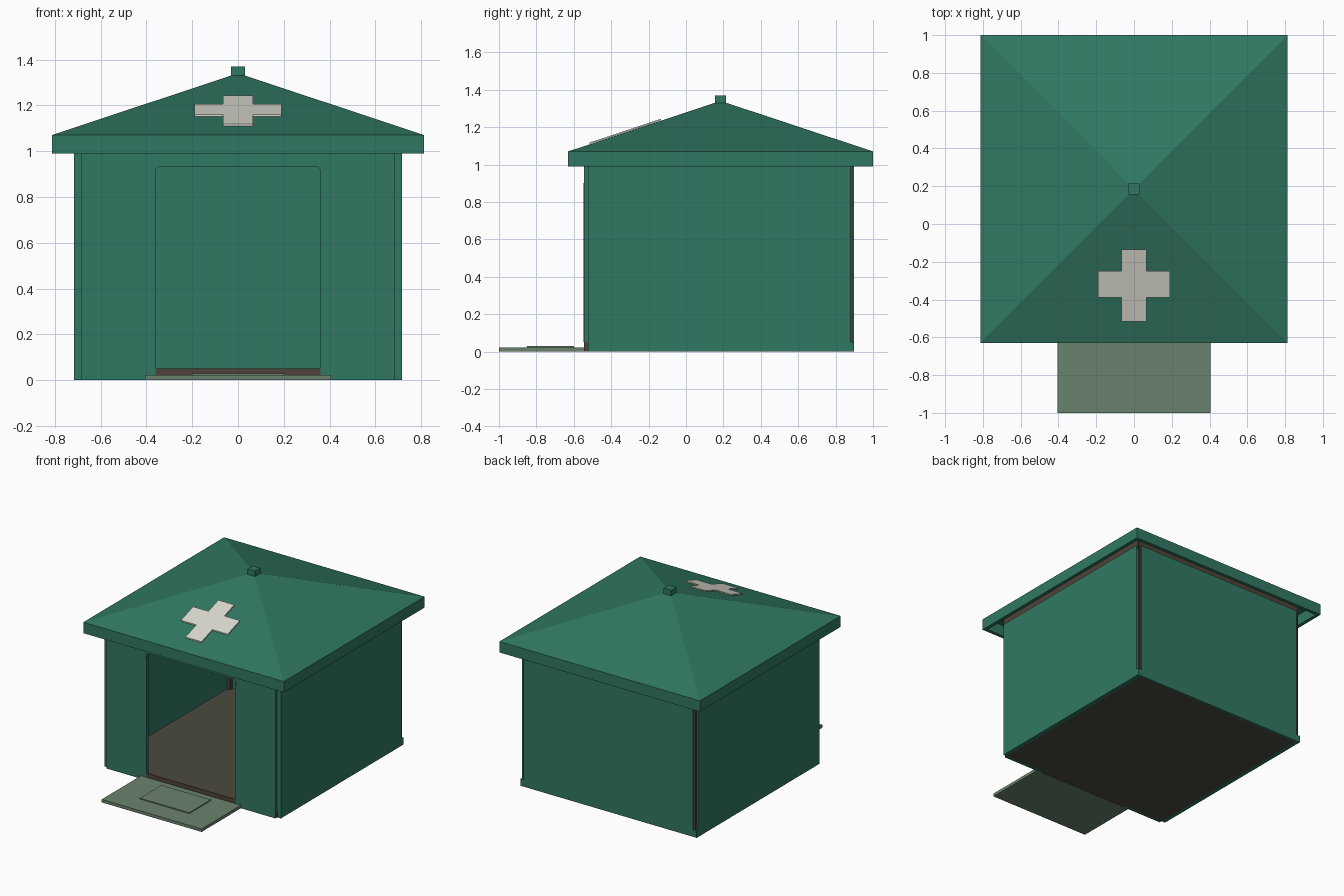
import bpy, bmesh
from mathutils import Vector

if "Cube" in bpy.data.objects:
    bpy.data.objects.remove(bpy.data.objects["Cube"])


def material(name, rgb):
    def lin(c):
        c /= 255
        return c / 12.92 if c <= 0.04045 else ((c + 0.055) / 1.055) ** 2.4
    m = bpy.data.materials.new(name)
    m.diffuse_color = (*[lin(c) for c in rgb], 1)
    m.use_nodes = True
    m.node_tree.nodes["Principled BSDF"].inputs["Base Color"].default_value = m.diffuse_color
    return m


GREEN = material("hut green", (48, 120, 98))
CREAM = material("off white", (218, 218, 207))
SAGE = material("sage grey", (106, 130, 109))
BROWN = material("dark brown", (79, 66, 58))
FLOOR = material("floor grey", (74, 74, 63))


def add(name, bm, mat):
    bmesh.ops.recalc_face_normals(bm, faces=bm.faces)
    me = bpy.data.meshes.new(name)
    bm.to_mesh(me)
    bm.free()
    me.materials.append(mat)
    ob = bpy.data.objects.new(name, me)
    bpy.context.collection.objects.link(ob)
    return ob


def box(name, x, y, z, mat):
    bm = bmesh.new()
    bmesh.ops.create_cube(bm, size=1)
    for v in bm.verts:
        v.co = [r[0] if c < 0 else r[1] for c, r in zip(v.co, (x, y, z))]
    return add(name, bm, mat)


def prism(name, pts, offset, mat):
    """Flat outline extruded along offset."""
    bm = bmesh.new()
    face = bm.faces.new([bm.verts.new(p) for p in pts])
    ext = bmesh.ops.extrude_face_region(bm, geom=[face])
    verts = [g for g in ext["geom"] if isinstance(g, bmesh.types.BMVert)]
    bmesh.ops.translate(bm, verts=verts, vec=Vector(offset))
    # extrude keeps the starting face, so the solid is closed
    return add(name, bm, mat)


# Floor, door sill, entrance ramp with raised mat
box("floor", (-0.685, 0.685), (-0.53, 0.885), (0, 0.05), FLOOR)
box("door_sill", (-0.686, 0.686), (-0.544, -0.525), (0.002, 0.052), BROWN)
box("ramp", (-0.405, 0.405), (-1.0, -0.545), (0, 0.022), SAGE)
box("ramp_mat", (-0.2, 0.2), (-0.85, -0.6), (0.02, 0.029), SAGE)

# Front panel with doorway (half outline, mirrored)
half = [(0.36, 0), (0.685, 0), (0.685, 1.02), (0, 1.02)]
door = [(0, 0.93), (0.35, 0.93), (0.36, 0.92)]
right = half + door
for s, side in ((-1, "left"), (1, "right")):
    prism("front_panel_" + side, [(s * x, -0.545, z) for x, z in right],
          (0, 0.02, 0), GREEN)
    box("door_trim_" + side, sorted((s * 0.358, s * 0.375)), (-0.548, -0.523),
        (0.05, 0.9), GREEN)
    # Side wall, its rear foot, and the exposed corner post
    xs = sorted((s * 0.685, s * 0.715))
    box("side_wall_" + side, xs, (-0.525, 0.88), (0, 1.02), GREEN)
    box("wall_foot_" + side, xs, (0.88, 0.897), (0, 0.05), GREEN)
    box("corner_post_" + side, sorted((s * 0.66, s * 0.7)), (0.85, 0.89),
        (0.05, 1.02), BROWN)
    box("side_beam_" + side, sorted((s * 0.675, s * 0.708)), (-0.535, 0.888),
        (1.0, 1.07), BROWN)
box("back_wall", (-0.685, 0.685), (0.878, 0.897), (0, 1.02), GREEN)
box("front_beam", (-0.7, 0.7), (-0.54, -0.525), (1.0, 1.07), BROWN)
box("back_beam", (-0.7, 0.7), (0.875, 0.89), (1.0, 1.07), BROWN)

# Pyramid roof
X, Y0, Y1, YC = 0.813, -0.63, 1.0, 0.185
bm = bmesh.new()
base = [bm.verts.new(p) for p in
        ((-X, Y0, 1.07), (X, Y0, 1.07), (X, Y1, 1.07), (-X, Y1, 1.07))]
apex = bm.verts.new((0, YC, 1.34))
bm.faces.new(base)
for i in range(4):
    bm.faces.new((base[i], base[(i + 1) % 4], apex))
add("roof", bm, GREEN)
box("roof_cap", (-0.03, 0.03), (YC - 0.03, YC + 0.03), (1.32, 1.37), GREEN)

# Fascia boards hanging around the eaves
T = 0.025
box("fascia_front", (-X, X), (Y0, Y0 + T), (0.99, 1.07), GREEN)
box("fascia_back", (-X, X), (Y1 - T, Y1), (0.99, 1.07), GREEN)
box("fascia_left", (-X, -X + T), (Y0 + T, Y1 - T), (0.99, 1.07), GREEN)
box("fascia_right", (X - T, X), (Y0 + T, Y1 - T), (0.99, 1.07), GREEN)

# Cross plate lying on the front slope
a, b = 0.065, 0.19
y = (-0.515, -0.39, -0.25, -0.135)
cross = [(-a, y[0]), (a, y[0]), (a, y[1]), (b, y[1]), (b, y[2]), (a, y[2]),
         (a, y[3]), (-a, y[3]), (-a, y[2]), (-b, y[2]), (-b, y[1]), (-a, y[1])]
slope = (1.34 - 1.07) / (YC - Y0)
prism("roof_cross", [(px, py, 1.072 + (py - Y0) * slope) for px, py in cross],
      (0, 0, 0.008), CREAM)
